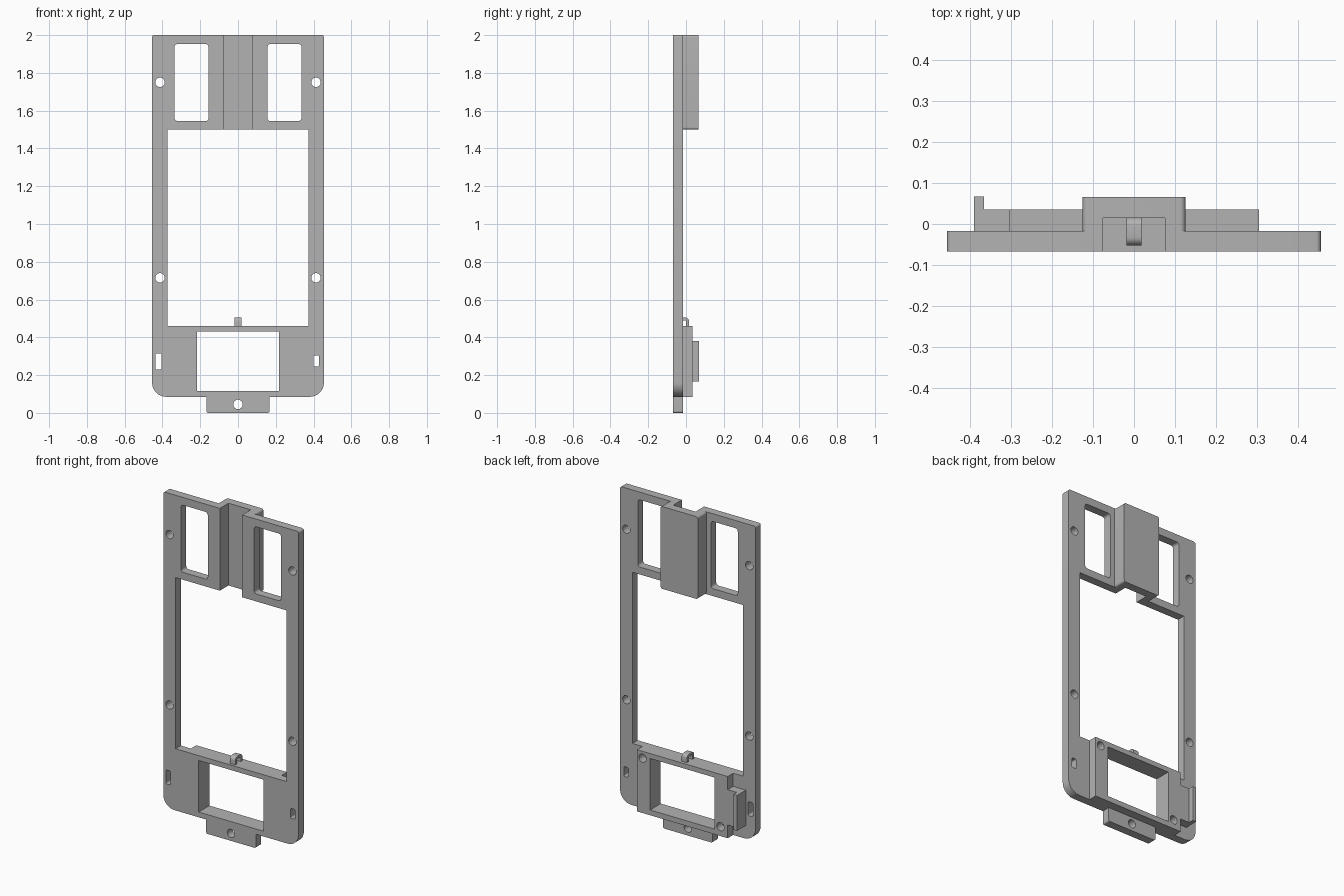
import bpy, bmesh
from math import sin, cos, pi, radians

if "Cube" in bpy.data.objects:
    bpy.data.objects.remove(bpy.data.objects["Cube"], do_unlink=True)

grey = bpy.data.materials.new("plain grey")
grey.use_nodes = True
grey.diffuse_color = (0.45, 0.45, 0.45, 1)
grey.node_tree.nodes["Principled BSDF"].inputs["Base Color"].default_value = grey.diffuse_color


def prism(name, outline, direction):
    """Extrude a closed outline of 3D points along a direction."""
    bm = bmesh.new()
    face = bm.faces.new([bm.verts.new(p) for p in outline])
    new = bmesh.ops.extrude_face_region(bm, geom=[face])["geom"]
    bmesh.ops.translate(bm, vec=direction, verts=[g for g in new if isinstance(g, bmesh.types.BMVert)])
    bmesh.ops.remove_doubles(bm, verts=bm.verts, dist=1e-5)
    bmesh.ops.recalc_face_normals(bm, faces=bm.faces)
    mesh = bpy.data.meshes.new(name)
    bm.to_mesh(mesh)
    bm.free()
    mesh.materials.append(grey)
    obj = bpy.data.objects.new(name, mesh)
    bpy.context.collection.objects.link(obj)
    return obj


def slab(name, x, z, y, low=0, high=0, steps=8):
    """Upright slab, with rounded lower and upper corners."""
    corners = [(x[0], z[0], 1, 1, low, 180), (x[1], z[0], -1, 1, low, 270),
               (x[1], z[1], -1, -1, high, 0), (x[0], z[1], 1, -1, high, 90)]
    pts = []
    for cx, cz, sx, sz, r, start in corners:
        for i in range(steps + 1 if r else 1):
            a = radians(start + 90 * i / steps)
            if r:
                pts.append((cx + sx * r + r * cos(a), y[0], cz + sz * r + r * sin(a)))
            else:
                pts.append((cx, y[0], cz))
    if r and abs(x[1] - x[0] - 2 * r) < 1e-6:   # full circle: drop doubled points
        pts = [p for i, p in enumerate(pts) if i % (steps + 1)]
    return prism(name, pts, (0, y[1] - y[0], 0))


def combine(body, other, operation):
    mod = body.modifiers.new("combine", 'BOOLEAN')
    mod.operation, mod.solver, mod.object = operation, 'EXACT', other
    bpy.context.view_layer.objects.active = body
    bpy.ops.object.modifier_apply(modifier=mod.name)
    bpy.data.objects.remove(other, do_unlink=True)


FRONT, BACK, PAD = -0.0675, -0.017, 0.035
THROUGH = (-0.2, 0.2)

# Main plate and the solid parts standing on it
frame = slab("frame", (-0.455, 0.455), (0.085, 2), (FRONT, BACK), 0.075, 0.012)
for part in [
    slab("bottom_tab", (-0.167, 0.167), (0, 0.1), (FRONT, BACK), 0.01),
    slab("channel_block", (-0.125, 0.125), (1.5, 2), (-0.04, 0.0655), 0.012, 0.012),
    slab("back_pad", (-0.305, 0.305), (0.085, 0.46), (-0.04, PAD)),
    slab("side_ledge", (-0.39, -0.29), (0.165, 0.38), (-0.04, PAD)),
    slab("side_wall", (-0.39, -0.365), (0.165, 0.38), (-0.03, -FRONT)),
]:
    combine(frame, part, 'UNION')

# Openings, channel and slots
cuts = [
    slab("main_opening", (-0.372, 0.372), (0.46, 1.5), (-0.2, 0)),
    slab("lower_opening", (-0.217, 0.217), (0.117, 0.43), THROUGH),
    slab("channel", (-0.075, 0.075), (1.4, 2.1), (-0.2, 0.015)),
    slab("left_slot", (0.4, 0.43), (0.245, 0.305), THROUGH, 0.008, 0.008),
    slab("right_slot", (-0.437, -0.405), (0.23, 0.315), THROUGH, 0.008, 0.008),
]
for side in (-1, 1):
    edges = sorted((side * 0.156, side * 0.336))
    cuts.append(slab("window", edges, (1.545, 1.953), THROUGH, 0.016, 0.016))

# Screw holes through the plate, and blind ones in the pad
R = 0.025
holes = [(s * 0.413, z, THROUGH) for s in (-1, 1) for z in (0.715, 1.75)]
holes += [(0, 0.045, THROUGH), (0.268, 0.418, (BACK, 0.2)), (-0.256, 0.142, (BACK, 0.2))]
for x, z, depth in holes:
    cuts.append(slab("hole", (x - R, x + R), (z - R, z + R), depth, R, R))
for cutter in cuts:
    combine(frame, cutter, 'DIFFERENCE')

# Small arched clip on the lower edge of the main opening
def arch(y0, y1, top, r):
    pts = [(y0, 0.45)]
    for cy, start in ((y0 + r, 180), (y1 - r, 90)):
        for i in range(7):
            a = radians(start - 15 * i)
            pts.append((cy + r * cos(a), top - r + r * sin(a)))
    return pts + [(y1, 0.45)]

outline = arch(-0.052, 0.016, 0.505, 0.02) + arch(-0.037, 0.001, 0.49, 0.006)[::-1]
clip = prism("clip", [(-0.018, y, z) for y, z in outline], (0.036, 0, 0))
combine(frame, clip, 'UNION')

bpy.ops.object.select_all(action='DESELECT')
frame.select_set(True)
bpy.context.view_layer.objects.active = frame
bpy.ops.object.shade_smooth_by_angle(angle=radians(30))
